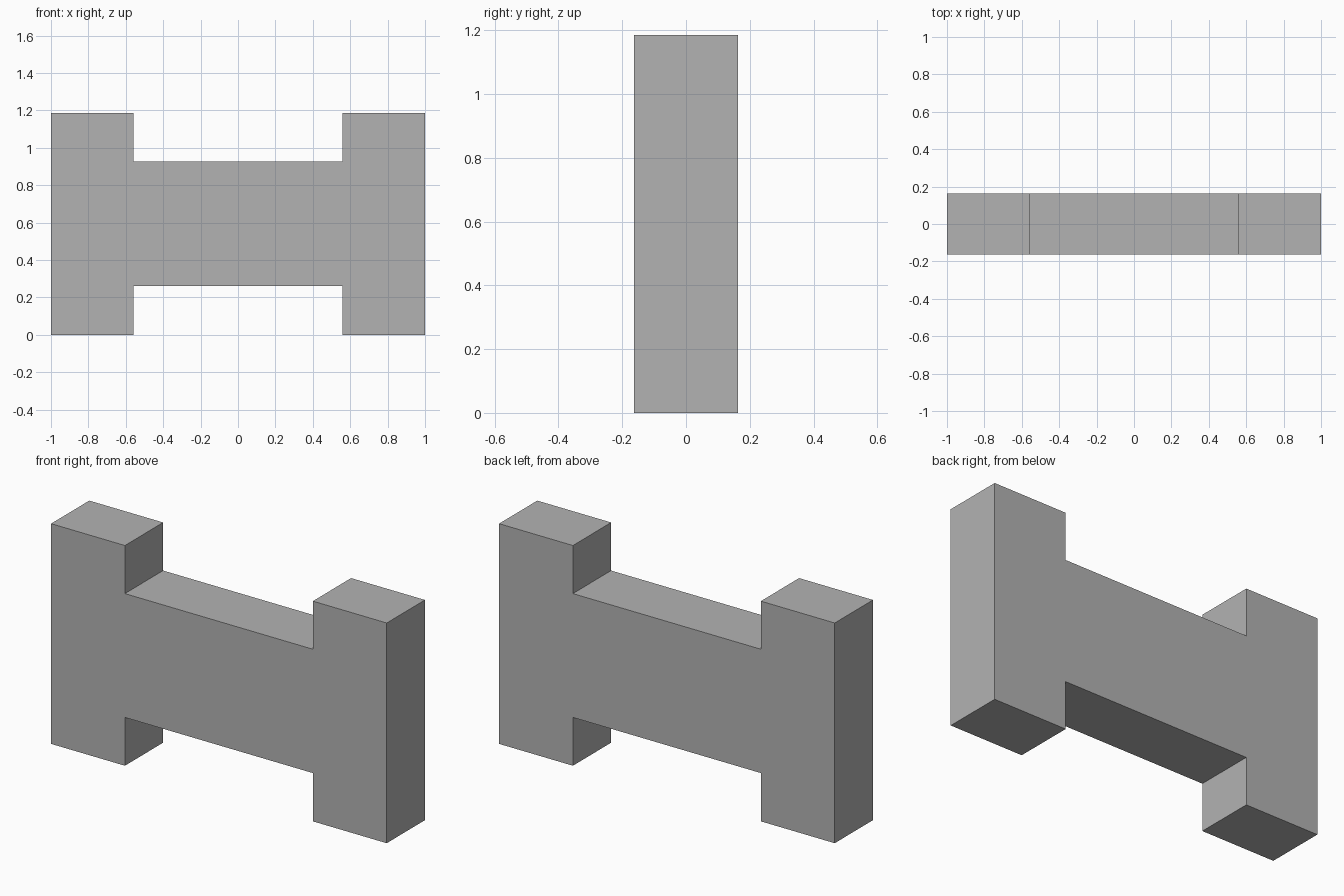
import bpy
import bmesh

cube = bpy.data.objects.get("Cube")
if cube:
    bpy.data.objects.remove(cube, do_unlink=True)

# Overall dimensions
HALF_LENGTH, HALF_GAP = 1.0, 0.56
HEIGHT, BEAM_BOTTOM, BEAM_TOP = 1.186, 0.26, 0.927
DEPTH = 0.325

# Plain grey material
grey = bpy.data.materials.new("plain_grey")
grey.use_nodes = True
colour = (0.45, 0.45, 0.45, 1)
grey.diffuse_color = colour
grey.node_tree.nodes["Principled BSDF"].inputs["Base Color"].default_value = colour

# H-shaped outline: right half from bottom to top, then mirrored back down
half = [(HALF_GAP, BEAM_BOTTOM), (HALF_GAP, 0), (HALF_LENGTH, 0),
        (HALF_LENGTH, HEIGHT), (HALF_GAP, HEIGHT), (HALF_GAP, BEAM_TOP)]
outline = half + [(-x, z) for x, z in reversed(half)]

# Extrude the outline from front to back
bm = bmesh.new()
front = bm.faces.new([bm.verts.new((x, -DEPTH / 2, z)) for x, z in outline])
result = bmesh.ops.extrude_face_region(bm, geom=[front], use_keep_orig=True)
back_verts = [g for g in result["geom"] if isinstance(g, bmesh.types.BMVert)]
bmesh.ops.translate(bm, verts=back_verts, vec=(0, DEPTH, 0))
bmesh.ops.recalc_face_normals(bm, faces=bm.faces)

mesh = bpy.data.meshes.new("h_shaped_block")
bm.to_mesh(mesh)
bm.free()
mesh.materials.append(grey)
block = bpy.data.objects.new("h_shaped_block", mesh)
bpy.context.collection.objects.link(block)
